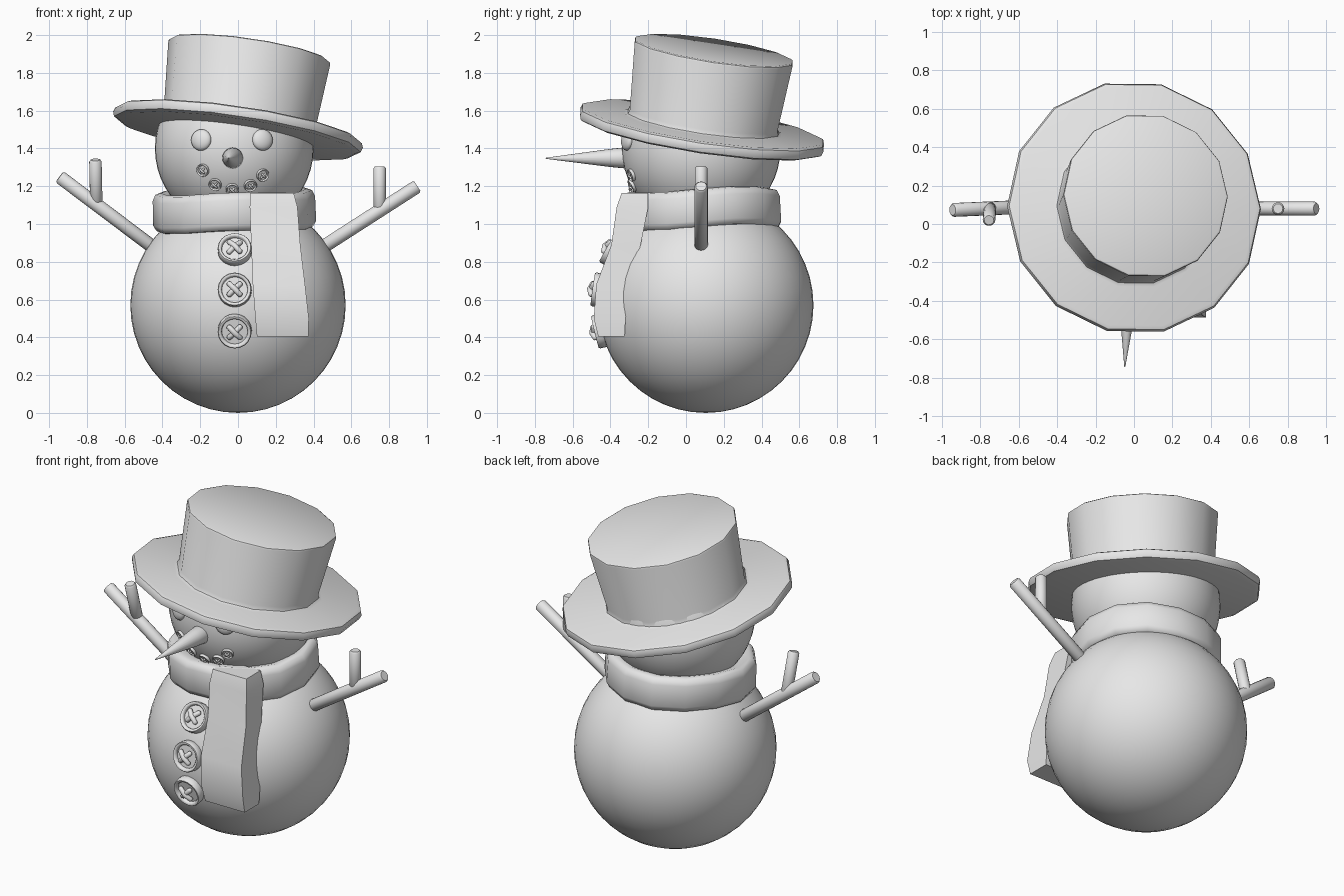
import bpy, bmesh, math
from mathutils import Vector, Matrix

cube = bpy.data.objects.get("Cube")
if cube:
    bpy.data.objects.remove(cube, do_unlink=True)

grey = bpy.data.materials.new("plain_grey")
grey.use_nodes = True
grey.diffuse_color = (0.8, 0.8, 0.8, 1)
grey.node_tree.nodes["Principled BSDF"].inputs["Base Color"].default_value = (0.8, 0.8, 0.8, 1)


def finish(name, bm, matrix=Matrix(), angle=35):
    """Turn a bmesh into a shaded object."""
    bmesh.ops.recalc_face_normals(bm, faces=bm.faces)
    mesh = bpy.data.meshes.new(name)
    bm.to_mesh(mesh)
    bm.free()
    mesh.materials.append(grey)
    obj = bpy.data.objects.new(name, mesh)
    bpy.context.collection.objects.link(obj)
    obj.matrix_world = matrix
    bpy.ops.object.select_all(action='DESELECT')
    obj.select_set(True)
    bpy.context.view_layer.objects.active = obj
    bpy.ops.object.shade_smooth_by_angle(angle=math.radians(angle))
    return obj


def lathe(name, profile, sides, matrix=Matrix(), closed=False, angle=35):
    """Spin an (r, z) profile around z."""
    bm = bmesh.new()
    verts = [bm.verts.new((r, 0, z)) for r, z in profile]
    pairs = list(zip(verts, verts[1:]))
    if closed:
        pairs.append((verts[-1], verts[0]))
    edges = [bm.edges.new(p) for p in pairs]
    bmesh.ops.spin(bm, geom=verts + edges, cent=(0, 0, 0), axis=(0, 0, 1),
                   angle=math.tau, steps=sides, use_merge=False)
    bmesh.ops.remove_doubles(bm, verts=bm.verts, dist=1e-5)
    return finish(name, bm, matrix, angle)


def aim(origin, direction):
    """Matrix at origin whose z axis follows direction."""
    q = Vector(direction).to_track_quat('Z', 'Y')
    return Matrix.Translation(origin) @ q.to_matrix().to_4x4()


def ball(name, centre, radius, scale=(1, 1, 1), matrix=Matrix(), seg=48):
    bm = bmesh.new()
    bmesh.ops.create_uvsphere(bm, u_segments=seg, v_segments=seg // 2, radius=radius)
    bmesh.ops.scale(bm, vec=scale, verts=bm.verts)
    return finish(name, bm, matrix @ Matrix.Translation(centre), 60)


def stick(name, start, end, r):
    d = Vector(end) - Vector(start)
    n = d.length
    prof = [(0, 0), (r - .008, 0), (r, .01), (r, n - .01), (r - .008, n), (0, n)]
    lathe(name, prof, 16, aim(start, d), angle=50)


def on_ball(centre, radius, x, z):
    """Front surface frame on a ball at a given x and z."""
    dx, dz = x - centre[0], z - centre[2]
    n = Vector((dx, -math.sqrt(radius ** 2 - dx * dx - dz * dz), dz))
    return aim(Vector(centre) + n, n)


def button(name, frame, r):
    """Rimmed disc with a crossed pair of stitches."""
    prof = [(0, -.3), (.9, -.3), (1, -.15), (1, .3), (.95, .38), (.85, .38),
            (.78, .3), (.76, .16), (0, .16)]
    lathe(name, [(a * r, b * r) for a, b in prof], 20, frame, angle=50)
    for i, turn in enumerate((45, 135)):
        bm = bmesh.new()
        bmesh.ops.create_uvsphere(bm, u_segments=12, v_segments=8, radius=.17 * r)
        # stretch into a capsule that arches in the middle
        for v in bm.verts:
            v.co = Vector((v.co.z, v.co.x, v.co.y))
            if abs(v.co.x) > 1e-6:
                v.co.x += math.copysign(.42 * r, v.co.x)
            else:
                v.co.z += .12 * r
        rot = Matrix.Rotation(math.radians(turn), 4, 'Z')
        finish(f"{name}_stitch_{i + 1}", bm,
               frame @ Matrix.Translation((0, 0, (.36 + .08 * i) * r)) @ rot, 60)


# Body and head
BODY, BODY_R = (0, .105, .57), .57
HEAD, HEAD_R = (-.02, .08, 1.4), .42
ball("body", BODY, BODY_R)
ball("head", HEAD, HEAD_R)

# Tilted top hat
hat_profile = [(0, -.035), (.635, -.035), (.66, -.025), (.668, 0), (.66, .022), (.64, .03),
               (.43, .03), (.412, .038), (.405, .06), (.433, .415), (.43, .425), (.42, .43), (0, .43)]
tilt = Vector((0, 0, 1)).rotation_difference(Vector((.147, .151, 1)))
lathe("top_hat", hat_profile, 14,
      Matrix.Translation((0, .085, 1.5)) @ tilt.to_matrix().to_4x4(), angle=40)

# Scarf wrapped round the neck
wrap = [(.33, -.09), (.38, -.105), (.415, -.1), (.432, -.07), (.43, .06),
        (.415, .092), (.385, .1), (.33, .085)]
lean = Vector((0, 0, 1)).rotation_difference(Vector((-.03, -.04, 1)))
scarf = lathe("scarf_wrap", wrap, 14,
              Matrix.Translation((-.02, .08, 1.075)) @ lean.to_matrix().to_4x4(), True, 60)
for v in scarf.data.vertices:
    a = math.atan2(v.co.y, v.co.x)
    v.co.z += .008 * math.sin(3 * a)

# Hanging scarf end: stations of z, front y, back y, left x, right x
stations = [(1.165, -.34, -.2, .065, .295), (1.09, -.367, -.2, .062, .315),
            (.89, -.395, -.24, .07, .33), (.68, -.475, -.3, .078, .355),
            (.5, -.488, -.32, .092, .375), (.405, -.465, -.325, .1, .372)]
bm = bmesh.new()
rings = [[bm.verts.new(p) for p in ((a, f, z), (b, f, z), (b, k, z), (a, k, z))]
         for z, f, k, a, b in stations]
for up, low in zip(rings, rings[1:]):
    for i in range(4):
        j = (i + 1) % 4
        bm.faces.new((up[i], up[j], low[j], low[i]))
bm.faces.new(rings[0])
bm.faces.new(rings[-1])
sharp = [e for e in bm.edges if e.calc_face_angle(0) > .9]
bmesh.ops.bevel(bm, geom=sharp, offset=.04, segments=4, profile=.5, affect='EDGES')
finish("scarf_end", bm, angle=60)

# Coat buttons and mouth buttons
for i, z in enumerate((.86, .65, .435)):
    button(f"body_button_{i + 1}", on_ball(BODY, BODY_R, -.017, z), .09)
for i, (x, z) in enumerate(((-.185, 1.285), (-.12, 1.21), (-.03, 1.185), (.065, 1.205), (.13, 1.26))):
    button(f"mouth_button_{i + 1}", on_ball(HEAD, HEAD_R, x, z), .034)

# Eyes
for side, x in (("right", -.195), ("left", .13)):
    ball(f"{side}_eye", (0, 0, 0), .057, (1, 1, .5), on_ball(HEAD, HEAD_R, x, 1.445), 24)

# Carrot nose
nose_start, nose_tip = Vector((-.028, -.32, 1.35)), Vector((-.048, -.745, 1.348))
n = (nose_tip - nose_start).length
lathe("nose", [(0, -.04), (.045, -.03), (.056, 0), (.048, .08), (.003, n - .004), (0, n)], 20,
      aim(nose_start, nose_tip - nose_start), angle=60)

# Stick arms, each with one twig
stick("right_arm", (-.44, .095, .87), (-.945, .073, 1.25), .036)
stick("right_twig", (-.75, .085, 1.1), (-.755, .02, 1.34), .033)
stick("left_arm", (.44, .08, .872), (.95, .08, 1.2), .036)
stick("left_twig", (.75, .08, 1.08), (.75, .08, 1.305), .033)
